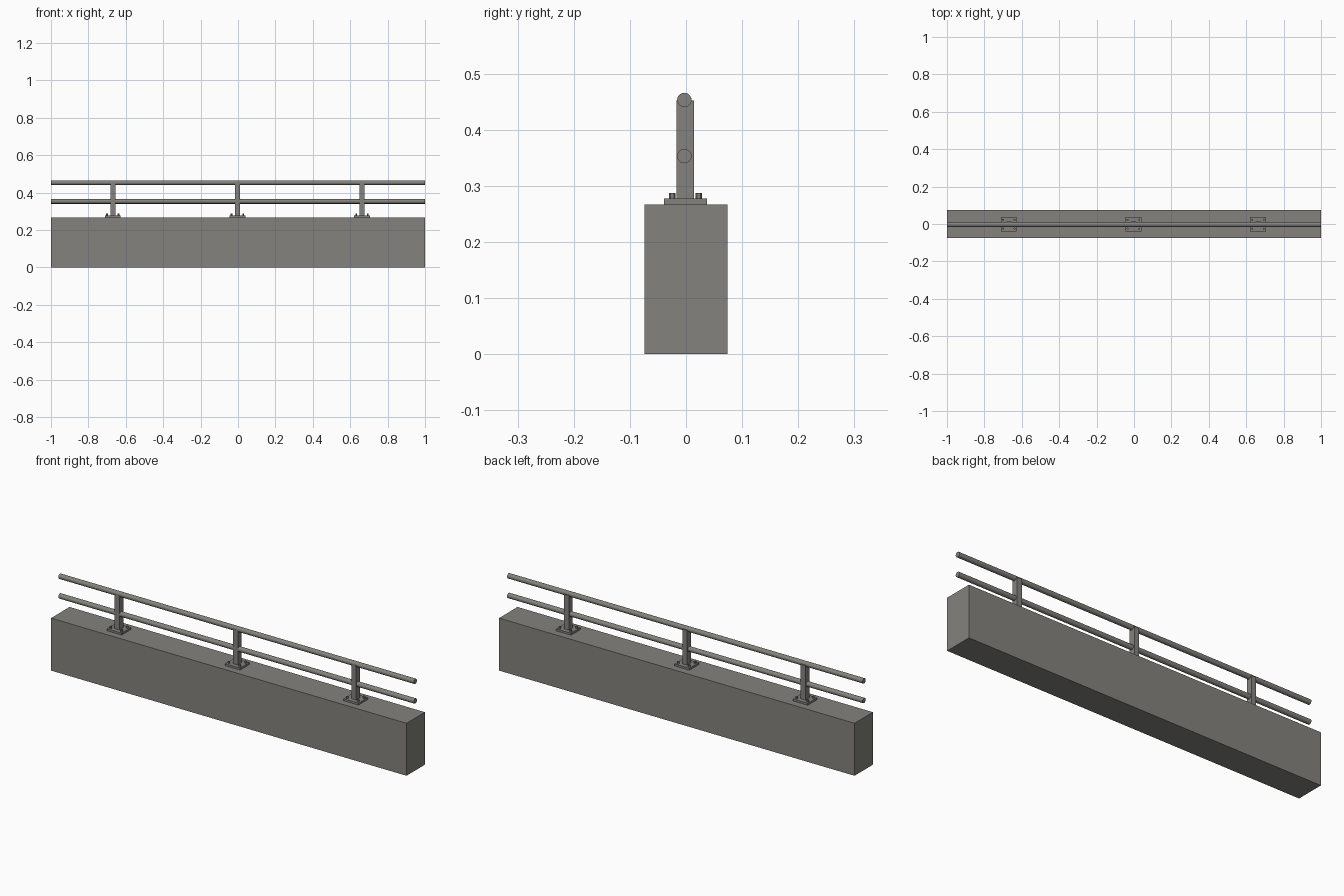
import bpy, math

if "Cube" in bpy.data.objects:
    bpy.data.objects.remove(bpy.data.objects["Cube"])

# Single concrete/steel grey
grey = bpy.data.materials.new("warm_grey")
grey.diffuse_color = (0.23, 0.225, 0.205, 1)
grey.use_nodes = True
grey.node_tree.nodes["Principled BSDF"].inputs["Base Color"].default_value = grey.diffuse_color


def box(name, x, y, z):
    """Box from (min, max) ranges on each axis."""
    r = (x, y, z)
    bpy.ops.mesh.primitive_cube_add(size=1, location=[(a + b) / 2 for a, b in r])
    o = bpy.context.object
    o.name = name
    o.scale = [b - a for a, b in r]
    bpy.ops.object.transform_apply(location=False, rotation=False, scale=True)
    o.data.materials.append(grey)
    return o


def cylinder(name, radius, depth, loc, sides, rot=(0, 0, 0)):
    bpy.ops.mesh.primitive_cylinder_add(vertices=sides, radius=radius, depth=depth,
                                        location=loc, rotation=rot)
    o = bpy.context.object
    o.name = name
    o.data.materials.append(grey)
    return o


# Parapet wall
WALL_TOP = 0.267
box("parapet_wall", (-1, 1), (-0.074, 0.074), (0, WALL_TOP))

# Two round rails running the full length
for name, z in (("top_rail", 0.453), ("lower_rail", 0.353)):
    cylinder(name, 0.0128, 2, (0, -0.003, z), 24, (0, math.pi / 2, 0))
    bpy.ops.object.shade_smooth_by_angle(angle=math.radians(40))

# Posts with bolted base plates
YC = -0.001
for i, x in enumerate((-0.669, -0.003, 0.663), 1):
    box(f"base_plate_{i}", (x - 0.042, x + 0.042), (YC - 0.038, YC + 0.038),
        (WALL_TOP, WALL_TOP + 0.01))
    box(f"post_{i}", (x - 0.0135, x + 0.0135), (YC - 0.0155, YC + 0.0155),
        (WALL_TOP + 0.01, 0.452))
    for sx in (-1, 1):
        for sy in (-1, 1):
            cylinder(f"bolt_{i}", 0.0058, 0.011,
                     (x + sx * 0.031, YC + sy * 0.0235, WALL_TOP + 0.0145), 6)
